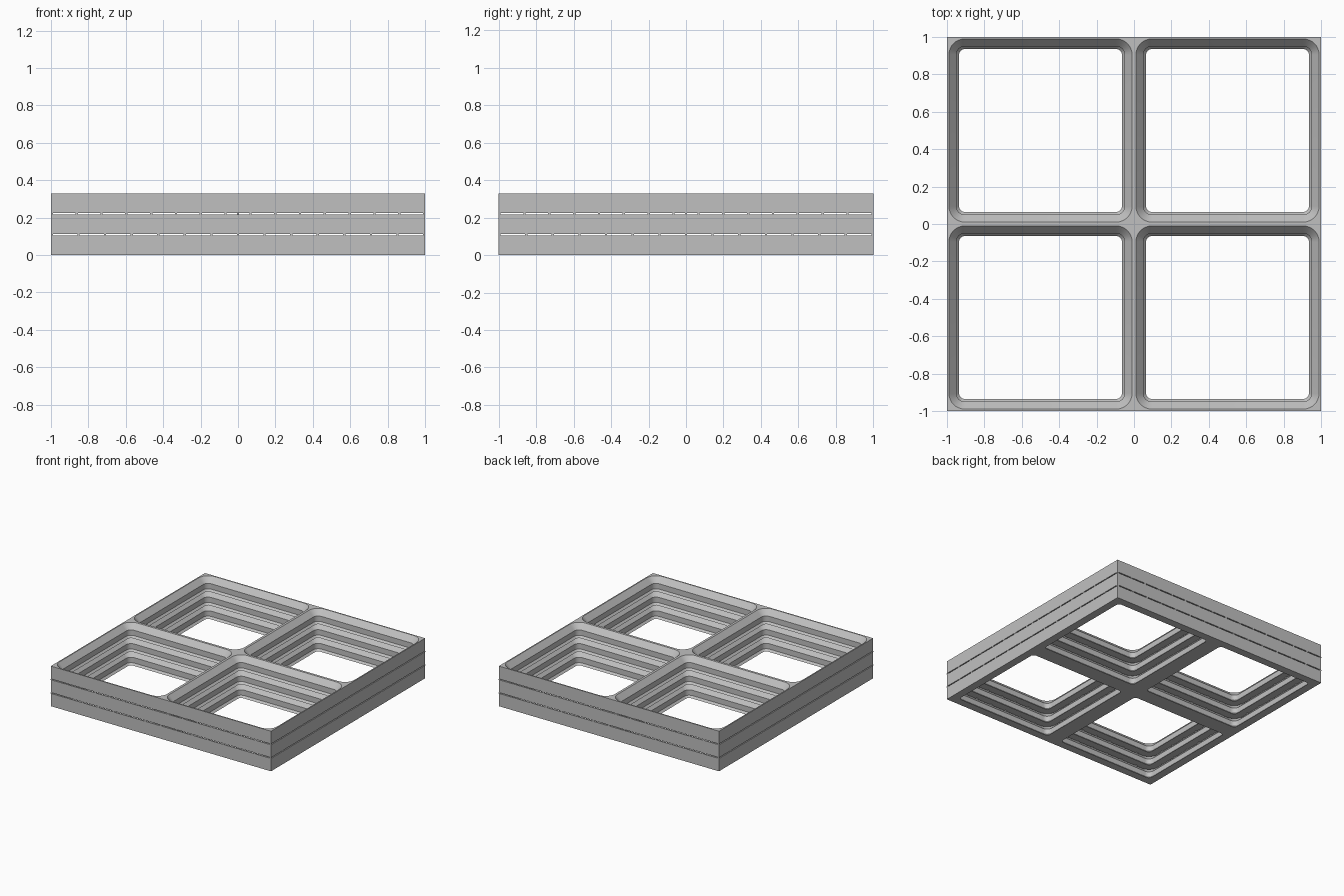
import bpy, bmesh, math

cube = bpy.data.objects.get("Cube")
if cube:
    bpy.data.objects.remove(cube, do_unlink=True)

HEIGHT, GAP, LAYERS, STEPS = 0.1047, 0.0075, 3, 8
PITCH = HEIGHT + GAP

grey = bpy.data.materials.new("plain_grey")
grey.use_nodes = True
colour = (0.53, 0.53, 0.53, 1)
grey.diffuse_color = colour
grey.node_tree.nodes["Principled BSDF"].inputs["Base Color"].default_value = colour


def make_object(name, bm):
    mesh = bpy.data.meshes.new(name)
    bmesh.ops.recalc_face_normals(bm, faces=bm.faces)
    bm.to_mesh(mesh)
    bm.free()
    mesh.materials.append(grey)
    obj = bpy.data.objects.new(name, mesh)
    bpy.context.collection.objects.link(obj)
    return obj


def cell_ring(bm, inset, radius, z):
    """Rounded square inside the cell from 0 to 1; zero radius repeats each corner."""
    ring = []
    reach = 0.5 - inset - radius
    for corner, (sx, sy) in enumerate([(1, 1), (-1, 1), (-1, -1), (1, -1)]):
        for i in range(STEPS + 1):
            a = math.pi / 2 * (corner + i / STEPS)
            ring.append(bm.verts.new((0.5 + sx * reach + radius * math.cos(a),
                                      0.5 + sy * reach + radius * math.sin(a), z)))
    return ring


# Stacked grid frames: one cell lofted round its profile, then mirrored and stacked
profile = [(0, 0, 0), (0.065, 0.029, 0), (0.050, 0.044, 0.016),
           (0.050, 0.044, 0.060), (0.010, 0.086, HEIGHT), (0, 0, HEIGHT)]
bm = bmesh.new()
rings = [cell_ring(bm, *p) for p in profile]
for low, high in zip(rings, rings[1:] + rings[:1]):
    for j in range(len(low)):
        k = (j + 1) % len(low)
        bm.faces.new((low[j], low[k], high[k], high[j]))
bmesh.ops.remove_doubles(bm, verts=bm.verts, dist=1e-5)
bmesh.ops.recalc_face_normals(bm, faces=bm.faces)
inner = [f for f in bm.faces if all(v.co.x < 1e-4 for v in f.verts)
         or all(v.co.y < 1e-4 for v in f.verts)]
bmesh.ops.delete(bm, geom=inner, context="FACES")
frames = make_object("stacked_grid_frames", bm)
bpy.context.view_layer.objects.active = frames
frames.select_set(True)
bpy.ops.object.shade_smooth_by_angle(angle=math.radians(30))
mirror = frames.modifiers.new("four_cells", "MIRROR")
mirror.use_axis = (True, True, False)
stack = frames.modifiers.new("three_layers", "ARRAY")
stack.count = LAYERS
stack.use_relative_offset = False
stack.use_constant_offset = True
stack.constant_offset_displace = (0, 0, PITCH)


# Small spacer pins in the gaps, in rows along the outer walls and dividers
def add_pin(bm, x, y, z):
    made = bmesh.ops.create_cube(bm, size=1)["verts"]
    bmesh.ops.scale(bm, vec=(0.012, 0.012, GAP), verts=made)
    bmesh.ops.translate(bm, vec=(x, y, z), verts=made)


for name, level, count in [("lower_spacer_pins", 1, 14), ("upper_spacer_pins", 2, 15)]:
    bm = bmesh.new()
    z = level * PITCH - GAP / 2
    for line in (-0.995, 0, 0.995):
        for i in range(count + 1):
            t = 0.995 * (2 * i / count - 1)
            add_pin(bm, t, line, z)
            if 0.01 < abs(t) < 0.99:
                add_pin(bm, line, t, z)
    make_object(name, bm)
